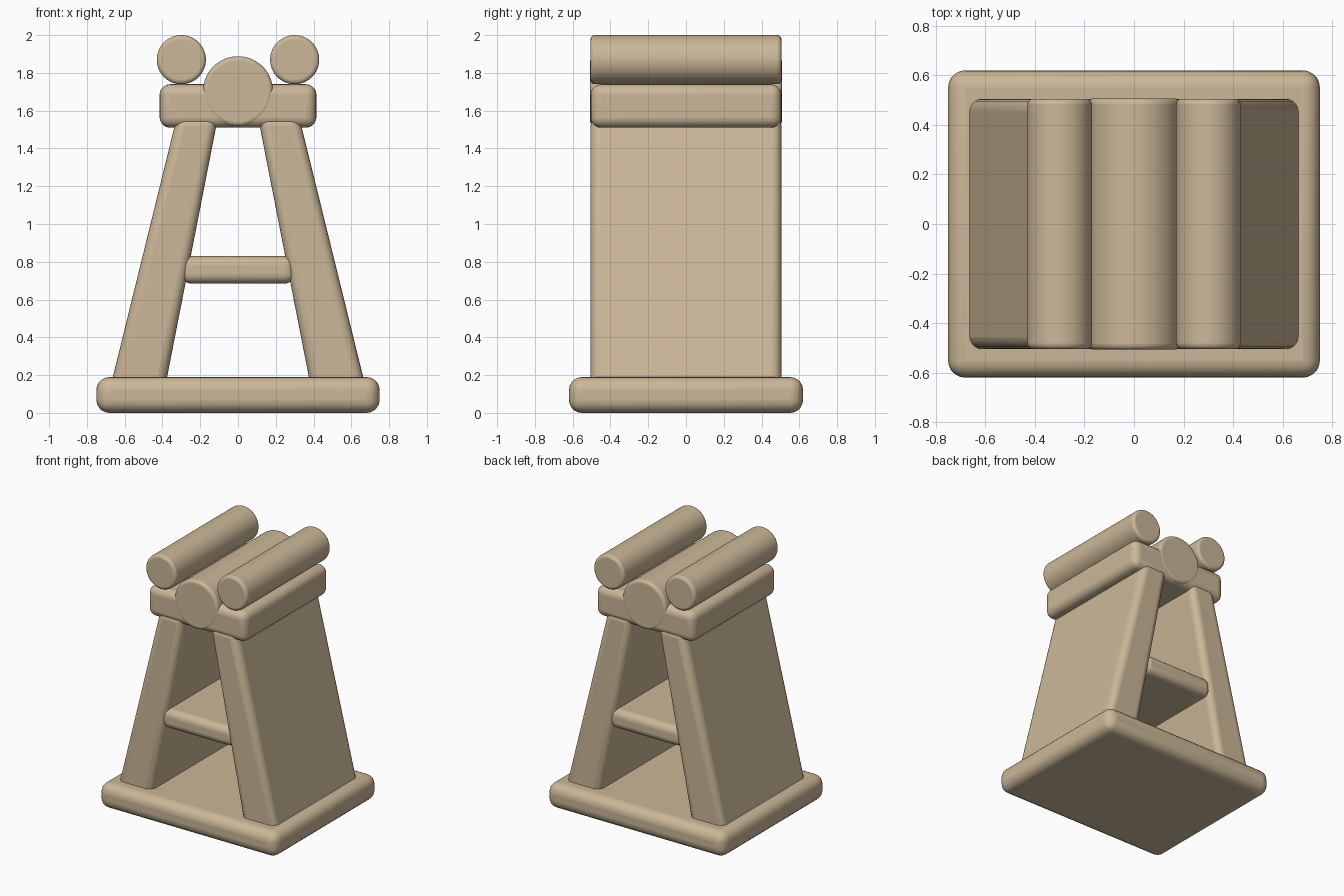
import bpy, bmesh, math
from mathutils import Matrix

cube = bpy.data.objects.get("Cube")
if cube:
    bpy.data.objects.remove(cube, do_unlink=True)

tan = bpy.data.materials.new("tan")
tan.use_nodes = True
colour = (0.6, 0.475, 0.315, 1)
tan.diffuse_color = colour
tan.node_tree.nodes["Principled BSDF"].inputs["Base Color"].default_value = colour


def finish(name, bm, bevel, segments=5):
    """Turn a bmesh into an object with rounded edges and smooth shading."""
    bmesh.ops.recalc_face_normals(bm, faces=bm.faces)
    mesh = bpy.data.meshes.new(name)
    bm.to_mesh(mesh)
    bm.free()
    mesh.materials.append(tan)
    obj = bpy.data.objects.new(name, mesh)
    bpy.context.collection.objects.link(obj)
    mod = obj.modifiers.new("rounding", 'BEVEL')
    mod.width, mod.segments = bevel, segments
    mod.limit_method, mod.angle_limit = 'ANGLE', math.radians(40)
    bpy.ops.object.select_all(action='DESELECT')
    obj.select_set(True)
    bpy.context.view_layer.objects.active = obj
    bpy.ops.object.shade_smooth_by_angle(angle=math.radians(35))


def prism(name, profile, half_depth, bevel):
    """Extrude an (x, z) profile along y."""
    bm = bmesh.new()
    face = bm.faces.new([bm.verts.new((x, -half_depth, z)) for x, z in profile])
    new = bmesh.ops.extrude_face_region(bm, geom=[face])["geom"]
    verts = [v for v in new if isinstance(v, bmesh.types.BMVert)]
    bmesh.ops.translate(bm, verts=verts, vec=(0, 2 * half_depth, 0))
    finish(name, bm, bevel)


def slab(name, half_x, half_y, bottom, top, bevel):
    prism(name, [(-half_x, bottom), (half_x, bottom), (half_x, top), (-half_x, top)],
          half_y, bevel)


def log(name, x, z, radius, half_length):
    """Round bar lying along y."""
    bm = bmesh.new()
    place = Matrix.Translation((x, 0, z)) @ Matrix.Rotation(math.pi / 2, 4, 'X')
    bmesh.ops.create_cone(bm, cap_ends=True, segments=64, radius1=radius, radius2=radius,
                          depth=2 * half_length, matrix=place)
    finish(name, bm, 0.022, 4)


# Foot plate, shelf and top beam
slab("base_plate", 0.75, 0.62, 0, 0.19, 0.07)
slab("shelf", 0.3, 0.5, 0.685, 0.83, 0.05)
slab("top_beam", 0.415, 0.505, 1.51, 1.74, 0.055)

# Sloping side panels and the two upper bars
for side, label in ((1, "left"), (-1, "right")):
    leg = [(0.385, 0.14), (0.675, 0.14), (0.323, 1.57), (0.105, 1.57)]
    prism(label + "_leg_panel", [(side * x, z) for x, z in leg], 0.505, 0.05)
    log(label + "_top_bar", side * 0.3, 1.87, 0.13, 0.505)

# Central bar sunk into the beam
log("centre_bar", 0, 1.703, 0.185, 0.507)
